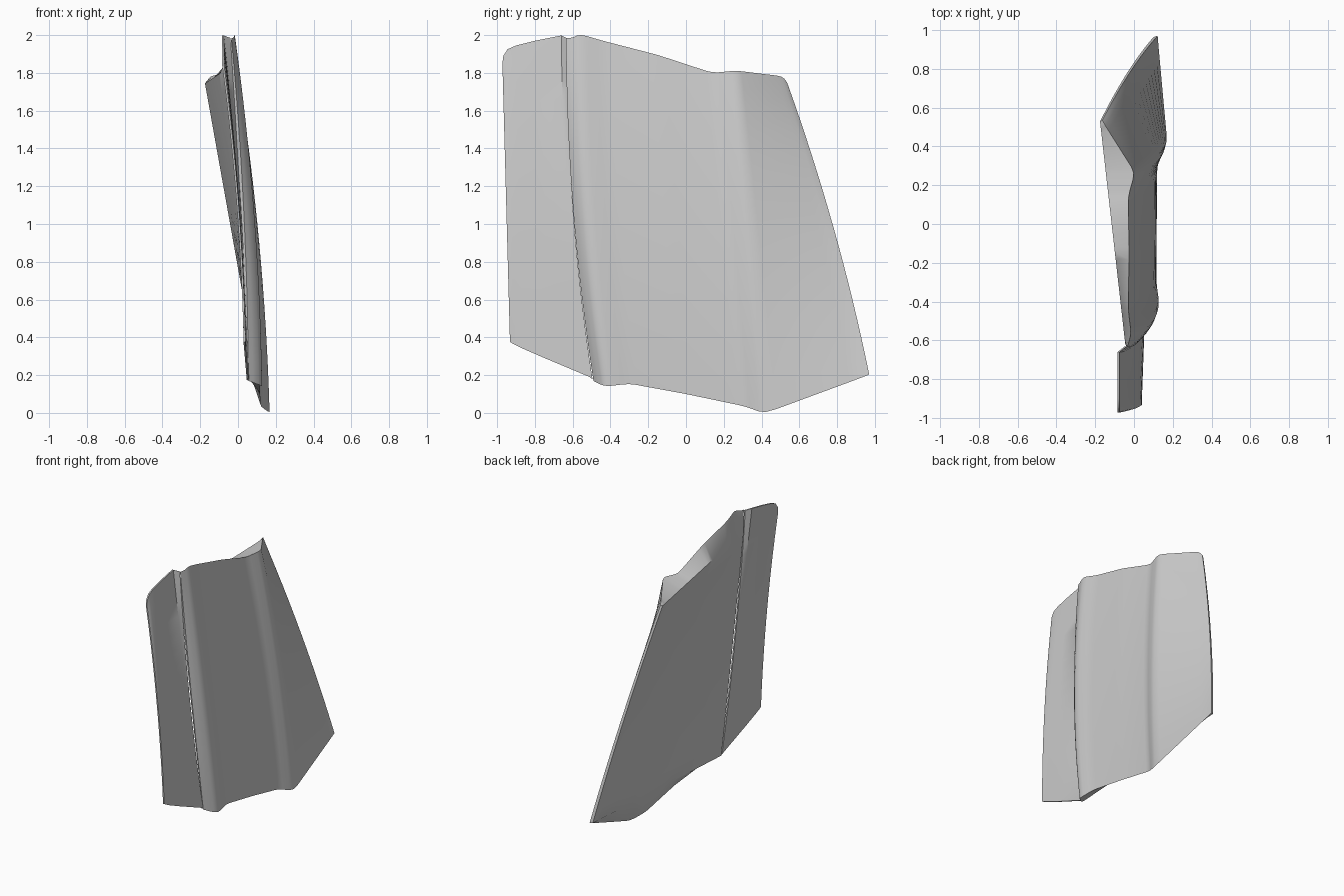
import bpy, bmesh, math
from mathutils import Vector

if "Cube" in bpy.data.objects:
    bpy.data.objects.remove(bpy.data.objects["Cube"])

ROWS = 16

# A column is (top xyz, bottom xyz, bow in x, bow in y)
def col(top, bottom, bx=0.0, by=0.0):
    return Vector(top), Vector(bottom), Vector((bx, by, 0))

def at(c, v):
    return c[1].lerp(c[0], v) + c[2] * (4 * v * (1 - v))

def mix(a, b, t):
    return tuple(p.lerp(q, t) for p, q in zip(a, b))

def soften(cols, r):
    # cut each inner profile corner a little so the creases roll over
    out = [cols[0]]
    for a, b, c in zip(cols, cols[1:], cols[2:]):
        ta = min(0.4, r / (a[0] - b[0]).length)
        tc = min(0.4, r / (c[0] - b[0]).length)
        p, q = mix(b, a, ta), mix(b, c, tc)
        out += [p, mix(mix(p, q, 0.5), b, 0.5), q]
    return out + [cols[-1]]

def shell(name, outer, inner):
    # closed shell: outer skin up, inner skin down, for each column
    bm = bmesh.new()
    vs = [i / ROWS for i in range(ROWS + 1)]
    rings = []
    for o, n in zip(outer, inner):
        pts = [at(o, v) for v in vs] + [at(n, v) for v in reversed(vs)]
        rings.append([bm.verts.new(p) for p in pts])
    size = len(rings[0])
    for a, b in zip(rings, rings[1:]):
        for i in range(size):
            j = (i + 1) % size
            bm.faces.new((a[i], b[i], b[j], a[j]))
    for ring in (rings[0], rings[-1]):
        for i in range(ROWS):
            bm.faces.new((ring[i], ring[i + 1], ring[size - 2 - i], ring[size - 1 - i]))
    bmesh.ops.recalc_face_normals(bm, faces=bm.faces)
    me = bpy.data.meshes.new(name)
    bm.to_mesh(me)
    bm.free()
    ob = bpy.data.objects.new(name, me)
    bpy.context.collection.objects.link(ob)
    bpy.context.view_layer.objects.active = ob
    ob.select_set(True)
    bpy.ops.object.shade_smooth_by_angle(angle=math.radians(35))
    ob.select_set(False)
    return ob

# Main panel: outer skin with two creases and an angled flange
main = soften([
    col((-.035, -.635, 1.985), (.055, -.49, .17), .02, -.035),
    col((-.025, -.605, 1.985), (.095, -.465, .155), .025, -.035),
    col((-.015, -.56, 2.005), (.132, -.42, .14), .03, -.03),
    col((-.03, -.44, 1.97), (.115, -.30, .155), .03, -.02),
    col((-.025, -.15, 1.895), (.117, 0, .10), .03, 0),
    col((-.03, .14, 1.80), (.12, .31, .035), .03, 0),
    col((.005, .265, 1.812), (.172, .415, -.003), .03, 0),
    col((-.15, .51, 1.782), (.125, .93, .187), 0, .03),
    col((-.163, .535, 1.75), (.122, .97, .203), 0, .03),
], .035)

# Back skin: straight across from the rear edge to the flange edge
s0 = col((-.045, -.62, 1.83), (.045, -.483, .176), .02, -.035)
s1 = col((-.175, .528, 1.745), (.10, .963, .207), 0, .03)
y0, y1 = main[0][0].y, main[-1][0].y
back = [mix(s0, s1, (c[0].y - y0) / (y1 - y0)) for c in main]
shell("main_panel", main, back)

# Rear strip: thin sheet with a rounded top corner and a lip under the panel
strip = [
    col((-.075, -.972, 1.85), (.04, -.932, .375), .02),
    col((-.075, -.967, 1.89), (.04, -.928, .373), .02),
    col((-.075, -.945, 1.925), (.04, -.91, .363), .02),
    col((-.075, -.90, 1.945), (.042, -.87, .343), .02),
    col((-.075, -.80, 1.97), (.046, -.76, .295), .02, -.01),
    col((-.075, -.66, 1.998), (.055, -.51, .19), .02, -.035),
    col((-.04, -.632, 1.985), (.058, -.495, .178), .005, -.035),
]
off = Vector((-.01, 0, 0))
shell("rear_strip", strip, [(c[0] + off, c[1] + off, c[2]) for c in strip])
